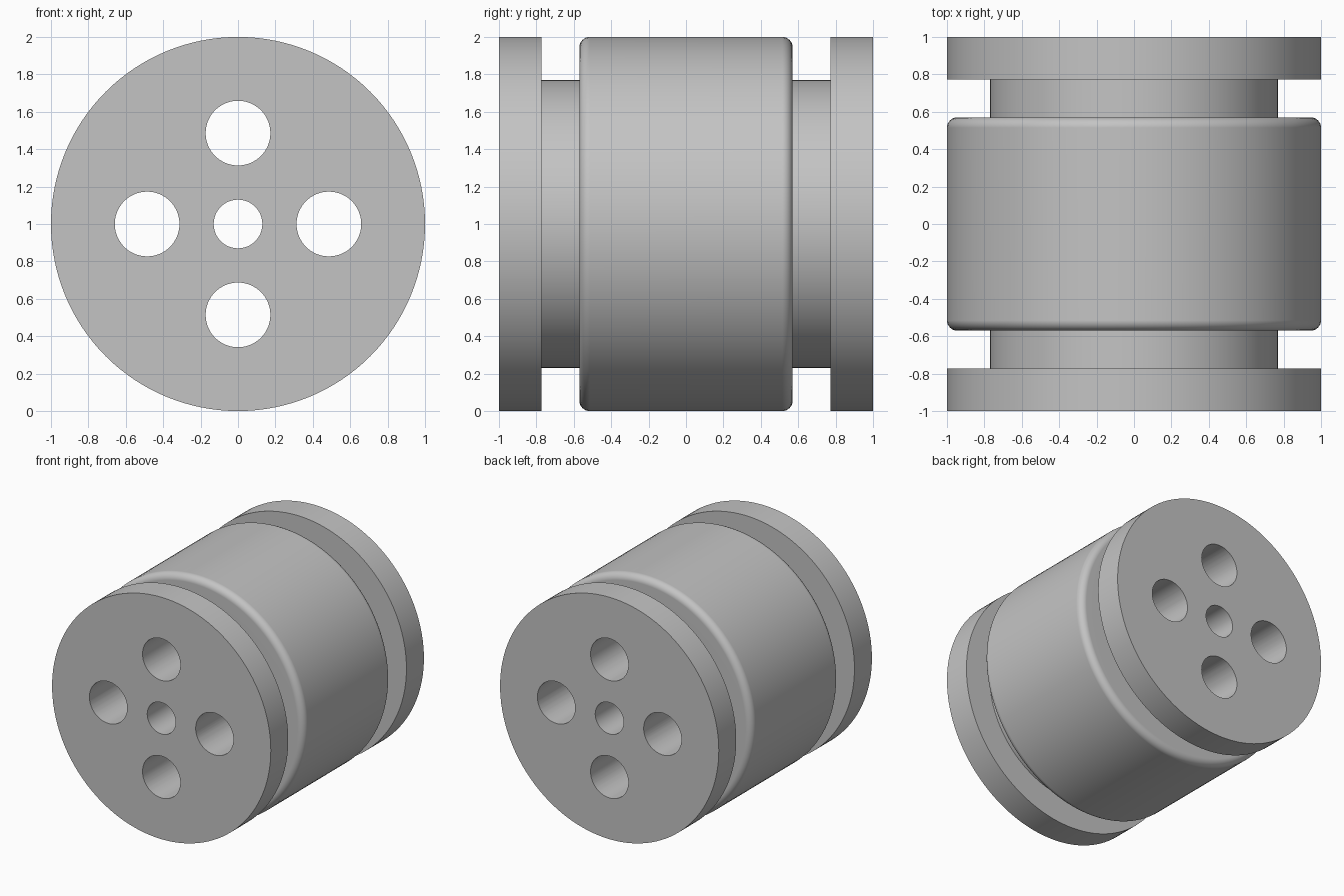
import bpy, bmesh
from math import pi, sin, cos, radians
from mathutils import Matrix, Vector

cube = bpy.data.objects.get("Cube")
if cube:
    bpy.data.objects.remove(cube)

CENTRE = Vector((0, 0, 1))
RIM, NECK, BORE = 1.0, 0.77, 0.13
HOLE, HOLE_OFFSET = 0.173, 0.486
FLANGE_Y, DRUM_Y, FILLET = 0.772, 0.57, 0.055

grey = bpy.data.materials.new("plain grey")
grey.use_nodes = True
colour = (0.55, 0.55, 0.55, 1)
grey.diffuse_color = colour
grey.node_tree.nodes["Principled BSDF"].inputs["Base Color"].default_value = colour


def add_object(name, bm):
    bmesh.ops.recalc_face_normals(bm, faces=bm.faces)
    mesh = bpy.data.meshes.new(name)
    bm.to_mesh(mesh)
    bm.free()
    mesh.materials.append(grey)
    obj = bpy.data.objects.new(name, mesh)
    bpy.context.collection.objects.link(obj)
    return obj


# Half profile as (radius, y): bore, flange, neck, then the rounded drum edge
half = [(BORE, -1), (RIM, -1), (RIM, -FLANGE_Y), (NECK, -FLANGE_Y), (NECK, -DRUM_Y)]
for i in range(9):
    a = i / 8 * pi / 2
    half.append((RIM - FILLET + FILLET * sin(a), -DRUM_Y + FILLET - FILLET * cos(a)))
profile = half + [(r, -y) for r, y in reversed(half)]

# Spool: closed profile turned about the y axis
bm = bmesh.new()
verts = [bm.verts.new((r, y, CENTRE.z)) for r, y in profile]
edges = [bm.edges.new((verts[i - 1], v)) for i, v in enumerate(verts)]
bmesh.ops.spin(bm, geom=verts + edges, cent=CENTRE, axis=(0, 1, 0),
               angle=2 * pi, steps=128, use_merge=True)
bmesh.ops.remove_doubles(bm, verts=bm.verts, dist=0.0001)
spool = add_object("spool_body", bm)

# Four lengthwise holes around the bore
bm = bmesh.new()
for i in range(4):
    a = i * pi / 2
    spot = CENTRE + HOLE_OFFSET * Vector((cos(a), 0, sin(a)))
    bmesh.ops.create_cone(bm, cap_ends=True, segments=64, radius1=HOLE, radius2=HOLE,
                          depth=2.4, matrix=Matrix.Translation(spot) @ Matrix.Rotation(pi / 2, 4, "X"))
cutter = add_object("hole_cutter", bm)
cutter.hide_render = True

cut = spool.modifiers.new("holes", "BOOLEAN")
cut.operation, cut.solver, cut.object = "DIFFERENCE", "EXACT", cutter
bpy.ops.object.select_all(action="DESELECT")
bpy.context.view_layer.objects.active = spool
spool.select_set(True)
bpy.ops.object.modifier_apply(modifier=cut.name)
bpy.data.objects.remove(cutter)

# Smooth curved walls, crisp rims
bpy.ops.object.shade_smooth_by_angle(angle=radians(30))
weighted = spool.modifiers.new("even_shading", "WEIGHTED_NORMAL")
weighted.keep_sharp = True
